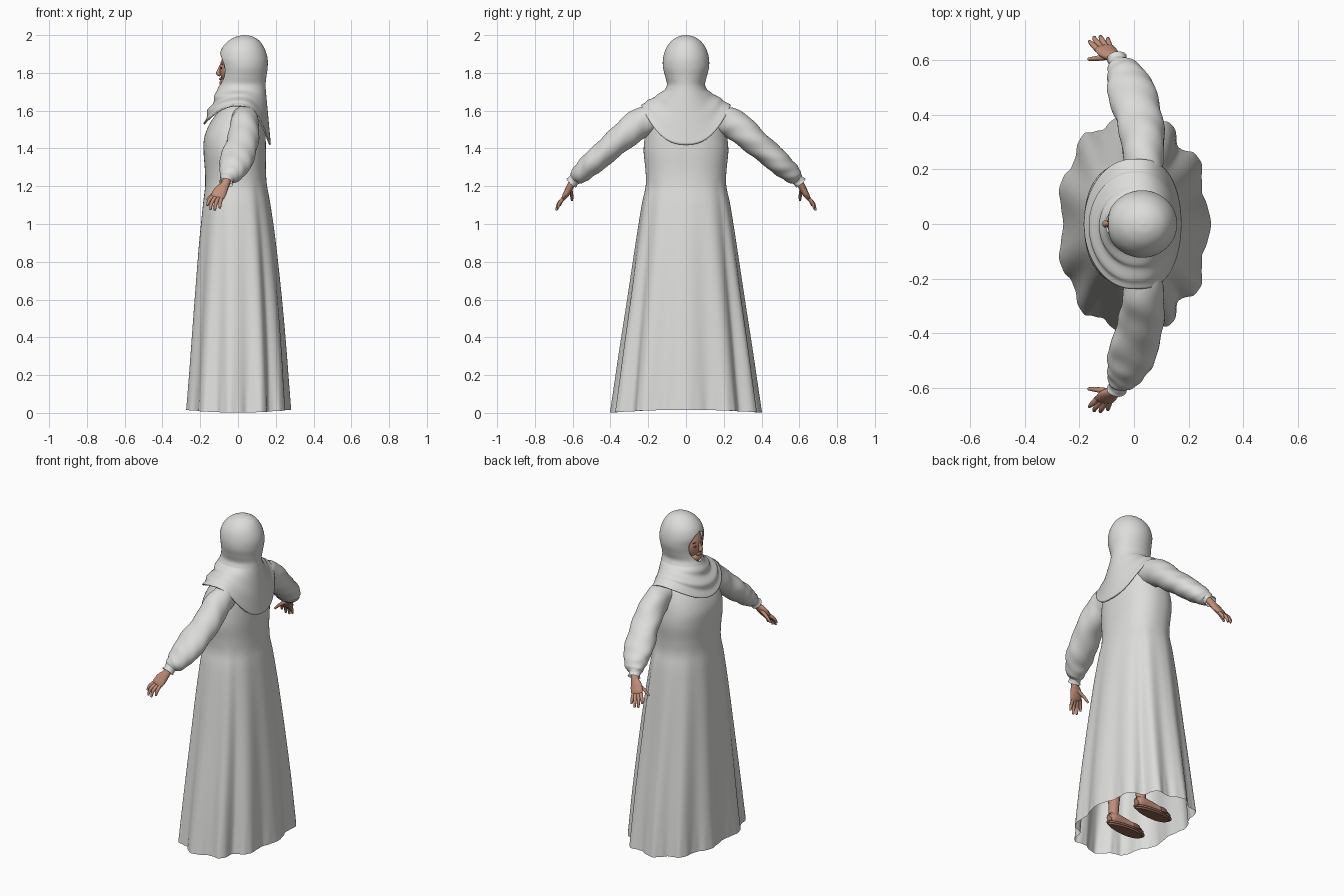
import bpy, bmesh, math
from mathutils import Vector, Matrix

cube = bpy.data.objects.get("Cube")
if cube:
    bpy.data.objects.remove(cube, do_unlink=True)

TAU = 2 * math.pi
parts = []


def material(name, rgb):
    m = bpy.data.materials.new(name)
    m.use_nodes = True
    m.diffuse_color = (*rgb, 1)
    m.node_tree.nodes["Principled BSDF"].inputs["Base Color"].default_value = (*rgb, 1)
    return m


cloth = material("pale grey cloth", (0.72, 0.72, 0.70))
skin = material("brown skin", (0.53, 0.27, 0.19))
lip = material("lip rose", (0.40, 0.16, 0.12))
dark = material("dark brow", (0.10, 0.05, 0.035))
leather = material("sandal brown", (0.25, 0.115, 0.08))


def finish(name, bm, mat):
    bmesh.ops.remove_doubles(bm, verts=bm.verts, dist=1e-5)
    bmesh.ops.recalc_face_normals(bm, faces=bm.faces)
    me = bpy.data.meshes.new(name)
    bm.to_mesh(me)
    bm.free()
    me.materials.append(mat)
    ob = bpy.data.objects.new(name, me)
    bpy.context.collection.objects.link(ob)
    parts.append(ob)
    return ob


def loft(name, rings, mat, closed=True, caps=False):
    """Skin a list of point rings."""
    bm = bmesh.new()
    rows = [[bm.verts.new(p) for p in ring] for ring in rings]
    n = len(rows[0])
    for a, b in zip(rows, rows[1:]):
        for i in range(n if closed else n - 1):
            j = (i + 1) % n
            bm.faces.new((a[i], a[j], b[j], b[i]))
    if caps:
        bm.faces.new(rows[0])
        bm.faces.new(rows[-1])
    return finish(name, bm, mat)


def spline(rows, steps):
    """Catmull-Rom interpolation of tuples of any length."""
    out = []
    ext = [rows[0], *rows, rows[-1]]
    for a, b, c, d in zip(ext, ext[1:], ext[2:], ext[3:]):
        for k in range(steps):
            t = k / steps
            out.append(tuple(
                q + t / 2 * (r - p + t * (2 * p - 5 * q + 4 * r - s + t * (3 * (q - r) + s - p)))
                for p, q, r, s in zip(a, b, c, d)))
    return out + [rows[-1]]


def tube(name, rows, mat, steps=5, sides=16, caps=True, crease=0.0):
    """Tube along rows of x, y, z, width radius, depth radius."""
    pts = spline(rows, steps)
    rings = []
    for i, (x, y, z, rw, rd) in enumerate(pts):
        d = (Vector(pts[min(i + 1, len(pts) - 1)][:3]) - Vector(pts[max(i - 1, 0)][:3])).normalized()
        ref = Vector((1, 0, 0)) if abs(d.x) < 0.9 else Vector((0, 1, 0))
        u = (ref - d * ref.dot(d)).normalized()
        v = d.cross(u)
        ring = []
        for k in range(sides):
            t = TAU * k / sides
            f = 1 + crease * math.sin(i * 0.75 + 2 * math.sin(t)) * math.cos(2 * t + i * 0.2)
            ring.append(Vector((x, y, z)) + f * (u * rw * math.cos(t) + v * rd * math.sin(t)))
        rings.append(ring)
    return loft(name, rings, mat, caps=caps)


def ball(name, centre, radii, mat):
    bm = bmesh.new()
    bmesh.ops.create_uvsphere(bm, u_segments=32, v_segments=20, radius=1,
                              matrix=Matrix.Translation(centre) @ Matrix.Diagonal((*radii, 1)))
    return finish(name, bm, mat)


def power(c, e):
    return math.copysign(abs(c) ** e, c)


# Dress: height, front x, back x, half width
dress_rows = [
    (0.002, -0.28, 0.278, 0.40), (0.3, -0.258, 0.258, 0.358), (0.6, -0.235, 0.232, 0.312),
    (0.9, -0.21, 0.20, 0.267), (1.1, -0.188, 0.172, 0.235), (1.2, -0.175, 0.154, 0.214),
    (1.28, -0.175, 0.148, 0.214), (1.38, -0.182, 0.148, 0.224), (1.46, -0.178, 0.146, 0.218),
    (1.54, -0.145, 0.14, 0.2), (1.61, -0.09, 0.125, 0.17), (1.66, -0.05, 0.1, 0.08)]
dress = []
for z, xf, xb, hw in spline(dress_rows, 8):
    fade = max(0, 1 - z / 1.24) ** 0.8
    hem = max(0, 1 - z / 0.2)
    ring = []
    for k in range(240):
        t = TAU * k / 240
        side = abs(t if t < math.pi else t - TAU)
        notch = 0.06 * math.exp(-((side - 0.9) / 0.12) ** 2)
        f = 1 + fade * (0.04 * math.cos(11 * t + 0.3 * math.sin(t)) - 0.032 - notch)
        f += 0.005 * hem * math.cos(37 * t)
        x = (xf + xb) / 2 + f * (xb - xf) / 2 * power(math.cos(t), 0.87)
        y = f * hw * power(math.sin(t), 0.87)
        ring.append((x, y, z + 0.014 * hem * math.cos(t) ** 2))
    dress.append(ring)
loft("dress", dress, cloth)

# Headscarf: hood with a face opening, flowing into a shoulder cape
hood_rows = [
    (2.0, 0.035, 0.035, 0.0), (1.993, -0.005, 0.075, 0.038), (1.97, -0.05, 0.113, 0.076),
    (1.93, -0.085, 0.14, 0.106), (1.88, -0.1, 0.156, 0.121), (1.83, -0.095, 0.157, 0.122),
    (1.78, -0.094, 0.15, 0.11), (1.74, -0.1, 0.146, 0.101), (1.71, -0.11, 0.147, 0.112)]
COLS = 96
scarf = []
for z, xf, xb, hw in spline(hood_rows, 8):
    gap = 0.64 * math.sqrt(max(0, 1 - ((z - 1.816) / 0.09) ** 2))
    ring = []
    for k in range(COLS + 1):
        t = math.pi + gap + (TAU - 2 * gap) * k / COLS
        ring.append(((xf + xb) / 2 + (xb - xf) / 2 * math.cos(t), hw * math.sin(t), z))
    scarf.append(ring)
for i in range(1, 25):
    s = i / 24
    xf, xb, hw = -0.11 - 0.074 * s, 0.147 + 0.027 * s, 0.112 + 0.126 * s
    ring = []
    for k in range(COLS + 1):
        t = math.pi + TAU * k / COLS
        c, sn = math.cos(t), abs(math.sin(t))
        low = 1.42 + 0.21 * sn ** 2.5 if c > 0 else 1.53 + 0.1 * sn ** 2
        front = 0.5 - 0.5 * c
        f = 1 + 0.06 * front * math.sin(math.pi * s) * math.sin(13 * s + 1.2 * math.sin(t))
        # the back of the cape hangs flatter than its front
        across = power(c, 1 - 0.35 * s) if c > 0 else c
        ring.append(((xf + xb) / 2 + f * (xb - xf) / 2 * across, f * hw * math.sin(t),
                     1.71 + (low - 1.71) * s))
    scarf.append(ring)
hood = loft("headscarf", scarf, cloth, closed=False)
rim = hood.modifiers.new("cloth thickness", 'SOLIDIFY')
rim.thickness = 0.008
rim.offset = -1

# Face
ball("head", (0.01, 0, 1.82), (0.107, 0.093, 0.115), skin)
ball("chin", (-0.056, 0, 1.746), (0.042, 0.05, 0.034), skin)
ball("lips", (-0.088, 0, 1.768), (0.012, 0.021, 0.008), lip)
tube("nose", [(-0.09, 0, 1.842, 0.006, 0.006), (-0.1, 0, 1.815, 0.009, 0.01),
              (-0.104, 0, 1.798, 0.012, 0.014), (-0.092, 0, 1.788, 0.008, 0.01)], skin)

finger_rows = {
    "index_finger": ((-0.132, 0.637, 1.148), (-0.153, 0.658, 1.125), (-0.163, 0.668, 1.098)),
    "middle_finger": ((-0.12, 0.645, 1.14), (-0.14, 0.671, 1.11), (-0.146, 0.683, 1.076)),
    "ring_finger": ((-0.103, 0.647, 1.138), (-0.118, 0.675, 1.107), (-0.123, 0.686, 1.072)),
    "little_finger": ((-0.087, 0.643, 1.142), (-0.094, 0.668, 1.113), (-0.096, 0.679, 1.084)),
    "thumb": ((-0.09, 0.612, 1.185), (-0.135, 0.606, 1.155), (-0.166, 0.603, 1.125))}

for side, m in (("right", 1), ("left", -1)):
    def flip(rows):
        return [(r[0], r[1] * m, *r[2:]) for r in rows]

    def sole(name, sizes, mat):
        """Foot-shaped plate from pairs of height and scale."""
        rings = []
        for z, grow in sizes:
            turn = [(math.cos(TAU * k / 48), math.sin(TAU * k / 48)) for k in range(48)]
            rings.append([(-0.035 + 0.138 * grow * c,
                           m * 0.12 + 0.044 * grow * s * (1 - 0.22 * c), z) for c, s in turn])
        loft(name, rings, mat, caps=True)

    # Eyes and brows
    ball(side + "_eye", (-0.086, 0.032 * m, 1.824), (0.007, 0.012, 0.005), dark)
    ball(side + "_brow", (-0.083, 0.034 * m, 1.846), (0.006, 0.017, 0.003), dark)

    # Puffed sleeve with gathered cuff
    tube(side + "_sleeve", flip([
        (0.035, 0.15, 1.565, 0.065, 0.065), (0.035, 0.25, 1.53, 0.075, 0.08),
        (0.025, 0.36, 1.44, 0.083, 0.07), (-0.005, 0.47, 1.345, 0.088, 0.064),
        (-0.03, 0.54, 1.283, 0.072, 0.055), (-0.052, 0.577, 1.248, 0.048, 0.042),
        (-0.058, 0.59, 1.235, 0.033, 0.031), (-0.063, 0.607, 1.217, 0.037, 0.034)]),
        cloth, steps=8, sides=40, caps=False, crease=0.045)

    # Hand
    tube(side + "_palm", flip([
        (-0.055, 0.588, 1.24, 0.022, 0.02), (-0.07, 0.608, 1.207, 0.024, 0.019),
        (-0.092, 0.625, 1.175, 0.036, 0.018), (-0.107, 0.641, 1.148, 0.037, 0.015),
        (-0.112, 0.648, 1.137, 0.03, 0.009)]), skin)
    for finger, joints in finger_rows.items():
        radii = (0.011, 0.0095, 0.006)
        tube(side + "_" + finger, flip([(*p, r, r) for p, r in zip(joints, radii)]), skin, sides=10)

    # Leg, foot and sandal
    tube(side + "_leg", flip([
        (0.04, 0.11, 0.75, 0.06, 0.06), (0.045, 0.115, 0.4, 0.05, 0.05),
        (0.05, 0.12, 0.14, 0.03, 0.03), (0.05, 0.12, 0.065, 0.032, 0.03)]), skin)
    tube(side + "_foot", flip([
        (0.085, 0.12, 0.06, 0.018, 0.018), (0.057, 0.12, 0.07, 0.033, 0.033),
        (-0.03, 0.12, 0.065, 0.036, 0.028), (-0.1, 0.12, 0.053, 0.043, 0.018),
        (-0.15, 0.12, 0.047, 0.026, 0.01)]), skin)
    sole(side + "_sandal_tread", ((0.018, 0.84), (0.024, 0.88), (0.03, 0.88)), leather)
    sole(side + "_sandal_rim", ((0.029, 0.98), (0.033, 1), (0.038, 0.98)), skin)
    strap = [(-0.085, 0.12 + 0.05 * math.cos(a), 0.032 + 0.05 * math.sin(a), 0.022, 0.004)
             for a in (math.pi * k / 6 for k in range(7))]
    tube(side + "_sandal_strap", flip(strap), leather, sides=12)

# Smooth shading with sharp edges kept
for ob in parts:
    ob.select_set(True)
bpy.context.view_layer.objects.active = parts[0]
bpy.ops.object.shade_smooth_by_angle(angle=math.radians(45))
